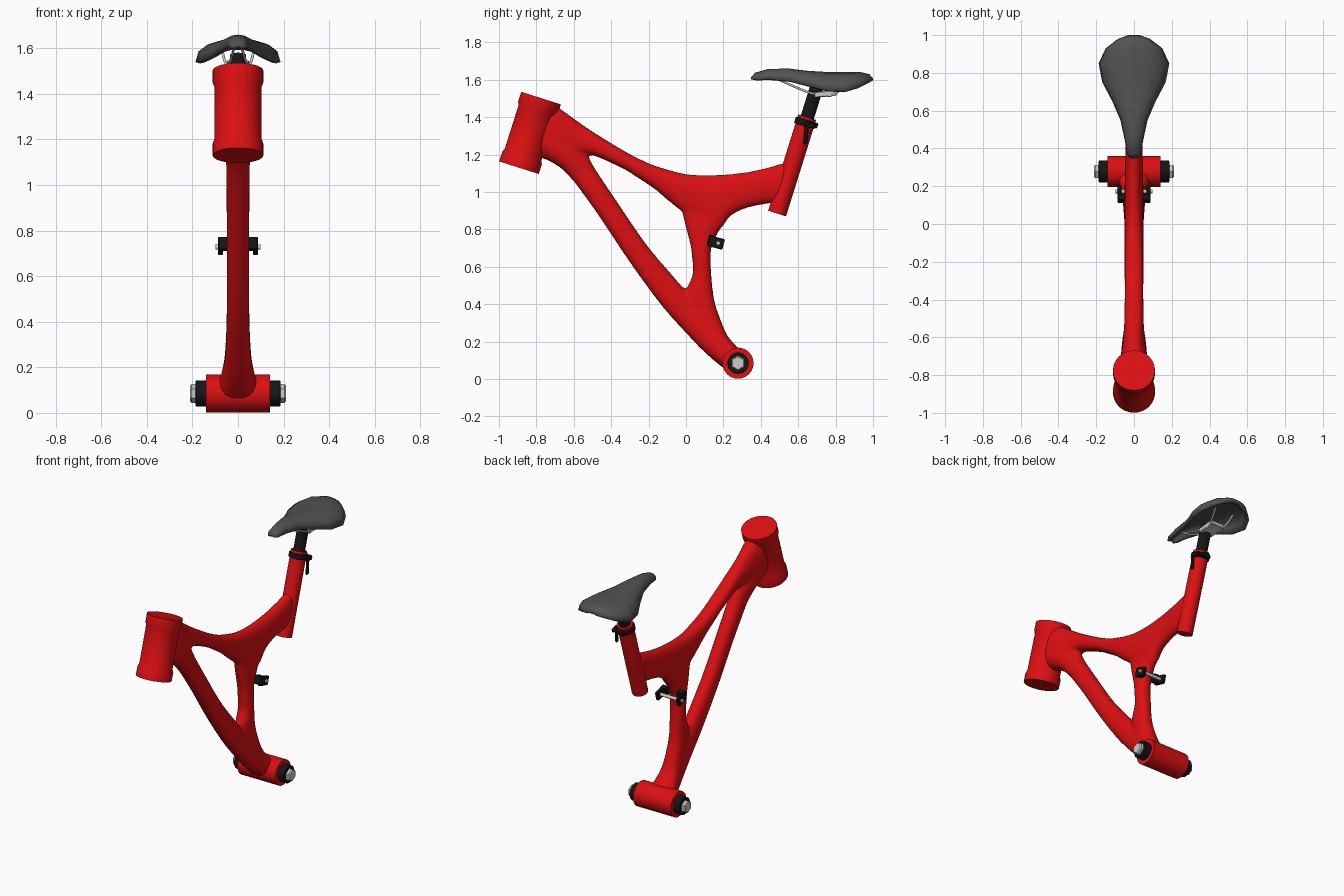
import bpy, bmesh
from math import sin, cos, pi, radians
from mathutils import Vector

if "Cube" in bpy.data.objects:
    bpy.data.objects.remove(bpy.data.objects["Cube"])

def material(name, c):
    m = bpy.data.materials.new(name)
    m.diffuse_color = (*c, 1)
    m.use_nodes = True
    m.node_tree.nodes["Principled BSDF"].inputs["Base Color"].default_value = m.diffuse_color
    return m

RED = material("red paint", (0.72, 0.005, 0.006))
BLACK = material("black", (0.008, 0.008, 0.008))
DARK = material("dark grey", (0.085, 0.085, 0.085))
SILVER = material("silver", (0.55, 0.55, 0.55))

def finish(name, bm, mat, angle=35):
    bmesh.ops.recalc_face_normals(bm, faces=bm.faces)
    me = bpy.data.meshes.new(name)
    bm.to_mesh(me)
    bm.free()
    me.materials.append(mat)
    ob = bpy.data.objects.new(name, me)
    bpy.context.collection.objects.link(ob)
    bpy.ops.object.select_all(action='DESELECT')
    ob.select_set(True)
    bpy.context.view_layer.objects.active = ob
    bpy.ops.object.shade_smooth_by_angle(angle=radians(angle))
    return ob

def skin(bm, rings, closed=True):
    vs = [[bm.verts.new(p) for p in r] for r in rings]
    n = len(vs[0])
    for a, b in zip(vs, vs[1:]):
        for i in range(n if closed else n - 1):
            j = (i + 1) % n
            bm.faces.new((a[i], a[j], b[j], b[i]))
    if closed:
        bm.faces.new(vs[0])
        bm.faces.new(vs[-1])

def turned(name, start, end, profile, mat, n=32):
    """Rings of (fraction along axis, radius) around the line start-end."""
    s, e = Vector(start), Vector(end)
    d = (e - s).normalized()
    u = Vector((0, 0, 1)) if abs(d.x) > 0.9 else Vector((1, 0, 0))
    v = d.cross(u)
    bm = bmesh.new()
    skin(bm, [[s.lerp(e, t) + (u * cos(2 * pi * i / n) + v * sin(2 * pi * i / n)) * r
               for i in range(n)] for t, r in profile])
    return finish(name, bm, mat)

def box(name, c, size, mat, tilt=0):
    bm = bmesh.new()
    bmesh.ops.create_cube(bm, size=1)
    bmesh.ops.scale(bm, vec=size, verts=bm.verts)
    bmesh.ops.bevel(bm, geom=bm.edges[:], offset=0.004, segments=1, affect='EDGES')
    ob = finish(name, bm, mat, 20)
    ob.location = c
    ob.rotation_euler.x = radians(tilt)
    return ob

def smooth_rows(rows, k=4):
    """Catmull-Rom interpolation of number tuples."""
    out = []
    for i in range(len(rows) - 1):
        p = [rows[max(0, min(len(rows) - 1, i + o))] for o in (-1, 0, 1, 2)]
        for s in range(k):
            t = s / k
            out.append([b + 0.5 * t * (c - a + t * (2*a - 5*b + 4*c - d + t * (3*(b - c) + d - a)))
                        for a, b, c, d in zip(*p)])
    return out + [rows[-1]]

# Frame limbs: y,z of one edge, y,z of the opposite edge, half width
top_limb = [
    (-.75, 1.48, -.81, 1.20, .075), (-.684, 1.449, -.72, 1.165, .07), (-.60, 1.39, -.655, 1.135, .06),
    (-.50, 1.322, -.545, 1.207, .052), (-.32, 1.213, -.353, 1.134, .05), (-.20, 1.153, -.25, 1.072, .05),
    (-.11, 1.122, -.166, 1.016, .05), (0, 1.094, -.07, .936, .05), (.10, 1.087, .05, .85, .05),
    (.20, 1.09, .171, .80, .05), (.27, 1.097, .235, .872, .048), (.342, 1.107, .316, .914, .047),
    (.45, 1.132, .42, .937, .045), (.57, 1.168, .50, .945, .043)]
down_limb = [
    (-.80, 1.21, -.74, 1.38, .075), (-.674, 1.134, -.60, 1.25, .065), (-.61, 1.07, -.53, 1.195, .055),
    (-.567, 1.016, -.487, 1.123, .052), (-.46, .866, -.38, .963, .05), (-.30, .626, -.21, .715, .05),
    (-.139, .406, -.03, .503, .05), (-.02, .27, .06, .39, .052), (.10, .145, .17, .26, .063),
    (.20, .06, .278, .165, .086)]
rear_limb = [
    (-.02, .90, .22, .88, .045), (0, .813, .171, .786, .048), (.022, .73, .14, .72, .048),
    (.032, .668, .13, .66, .048), (.037, .56, .134, .56, .048), (.005, .46, .15, .42, .05),
    (.05, .30, .19, .30, .055), (.12, .20, .225, .225, .065), (.20, .10, .278, .165, .085)]

def spow(v, e):
    return abs(v) ** e * (1 if v >= 0 else -1)

bm = bmesh.new()
for limb in (top_limb, down_limb, rear_limb):
    rings = []
    for y0, z0, y1, z1, w in smooth_rows(limb):
        ring = []
        for i in range(24):
            a = 2 * pi * i / 24
            s = spow(sin(a), 0.9) * 1.03
            ring.append((w * spow(cos(a), 0.85), (y0 + y1) / 2 + s * (y0 - y1) / 2,
                         (z0 + z1) / 2 + s * (z0 - z1) / 2))
        rings.append(ring)
    skin(bm, rings)
frame = finish("frame", bm, RED)
rm = frame.modifiers.new("merge limbs", 'REMESH')
rm.mode = 'VOXEL'
rm.voxel_size = 0.011
rm.use_smooth_shade = True
sm = frame.modifiers.new("soften", 'SMOOTH')
sm.factor = 0.5
sm.iterations = 8

# Head tube, seat tube, post and bottom shell
turned("head_tube", (0, -.893, 1.13), (0, -.775, 1.502),
       [(0, .111), (.14, .111), (.19, .103), (.81, .103), (.86, .111), (1, .111)], RED, 40)
turned("seat_tube", (0, .487, .885), (0, .648, 1.40), [(0, .05), (1, .05)], RED)
turned("seat_post", (0, .63, 1.34), (0, .702, 1.57), [(0, .036), (1, .036)], BLACK)
turned("bottom_shell", (-.14, .278, .085), (.14, .278, .085), [(0, .083), (1, .083)], RED, 40)

# Seat clamp with quick lever
turned("clamp_collar", (0, .633, 1.353), (0, .643, 1.386),
       [(0, .053), (0.1, .058), (0.9, .058), (1, .053)], BLACK)
box("clamp_lug", (0, .69, 1.357), (.05, .03, .03), BLACK, -17)
turned("clamp_pin", (-.035, .685, 1.357), (.06, .685, 1.357), [(0, .011), (1, .011)], BLACK, 12)
box("lever_arm", (.062, .66, 1.357), (.018, .06, .026), BLACK, -12)
box("lever_handle", (.066, .642, 1.307), (.014, .022, .10), BLACK, -4)

# Bearing cups, hex bolts and shock mount brackets on both sides
for s, side in ((-1, "left"), (1, "right")):
    turned(side + "_cup", (s * .13, .278, .085), (s * .187, .278, .085),
           [(0, .057), (.95, .057), (1, .053)], BLACK)
    turned(side + "_axle_bolt", (s * .18, .278, .085), (s * .211, .278, .085),
           [(0, .041), (.75, .041), (1, .034)], SILVER, 6)
    box(side + "_mount_base", (s * .062, .135, .742), (.05, .036, .056), BLACK, -15)
    box(side + "_mount_arm", (s * .077, .16, .73), (.022, .085, .058), BLACK, -15)
turned("mount_rod", (-.098, .172, .727), (.098, .172, .727), [(0, .011), (1, .011)], SILVER, 12)

# Saddle shell: y, half width, crown height, rim height
stations = [(.348, .022, 1.614, 1.603), (.37, .038, 1.638, 1.60), (.44, .048, 1.658, 1.602),
            (.55, .072, 1.66, 1.593), (.65, .115, 1.648, 1.567), (.75, .168, 1.642, 1.543),
            (.85, .187, 1.642, 1.54), (.93, .15, 1.642, 1.56), (.98, .085, 1.63, 1.585),
            (1.0, .03, 1.607, 1.597)]
bm = bmesh.new()
skin(bm, [[(w * sin(a * pi / 16), y, rim + (top - rim) * cos(a * pi / 16) ** 0.8)
           for a in range(-8, 9, 2)] for y, w, top, rim in
          [(y, w, t, r) for y, w, t, r in stations]], closed=False)
saddle = finish("saddle", bm, DARK, 60)
if sum(p.normal.z for p in saddle.data.polygons) < 0:
    saddle.data.flip_normals()
so = saddle.modifiers.new("shell", 'SOLIDIFY')
so.thickness = 0.022
so.offset = -1

# Saddle rails and clamp plate
for s, side in ((-1, "left"), (1, "right")):
    cu = bpy.data.curves.new(side + "_rail", 'CURVE')
    cu.dimensions = '3D'
    cu.bevel_depth = 0.006
    cu.bevel_resolution = 2
    cu.use_fill_caps = True
    sp = cu.splines.new('POLY')
    pts = smooth_rows([(.015, .47, 1.615), (.025, .56, 1.572), (.04, .68, 1.525),
                       (.045, .77, 1.515), (.06, .83, 1.55), (.07, .87, 1.595)])
    sp.points.add(len(pts) - 1)
    for p, (x, y, z) in zip(sp.points, pts):
        p.co = (s * x, y, z, 1)
    cu.materials.append(SILVER)
    bpy.context.collection.objects.link(bpy.data.objects.new(side + "_rail", cu))
box("saddle_clamp", (0, .745, 1.525), (.10, .12, .03), SILVER, 6)
